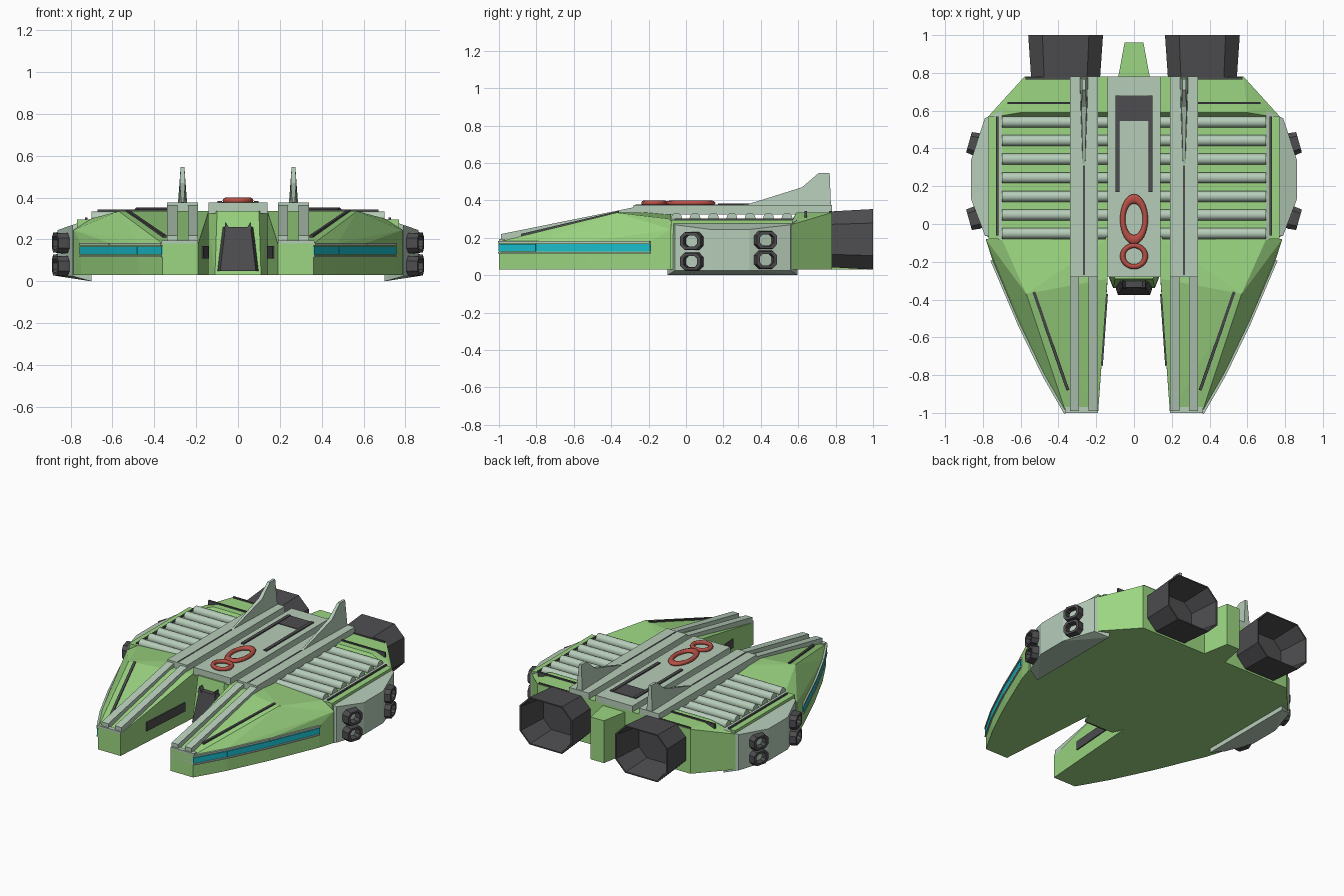
import bpy, bmesh, math
from mathutils import Vector

if "Cube" in bpy.data.objects:
    bpy.data.objects.remove(bpy.data.objects["Cube"])


def material(name, rgb):
    m = bpy.data.materials.new(name)
    m.diffuse_color = (*rgb, 1)
    m.use_nodes = True
    m.node_tree.nodes["Principled BSDF"].inputs["Base Color"].default_value = m.diffuse_color
    return m


GREEN = material("green_paint", (0.33, 0.67, 0.22))
PALE = material("pale_panel", (0.47, 0.61, 0.49))
DARK = material("dark_metal", (0.075, 0.075, 0.08))
RED = material("red_ring", (0.48, 0.08, 0.06))
CYAN = material("cyan_glow", (0.01, 0.52, 0.62))


def finish(name, bm, mat, mirror):
    me = bpy.data.meshes.new(name)
    bm.to_mesh(me)
    bm.free()
    me.materials.append(mat)
    ob = bpy.data.objects.new(name, me)
    bpy.context.collection.objects.link(ob)
    if mirror:
        mod = ob.modifiers.new("mirror", 'MIRROR')
        mod.use_mirror_merge = False
    return ob


def solids(name, groups, mat, mirror=False):
    """One object made of a convex solid for each group of points."""
    bm = bmesh.new()
    for pts in groups:
        tmp = bmesh.new()
        vs = [tmp.verts.new(p) for p in pts]
        res = bmesh.ops.convex_hull(tmp, input=vs)
        loose = [v for v in tmp.verts if not v.link_faces]
        bmesh.ops.delete(tmp, geom=loose, context='VERTS')
        bmesh.ops.dissolve_limit(tmp, angle_limit=0.01, verts=tmp.verts, edges=tmp.edges)
        bmesh.ops.recalc_face_normals(tmp, faces=tmp.faces)
        me = bpy.data.meshes.new("tmp")
        tmp.to_mesh(me)
        tmp.free()
        bm.from_mesh(me)
        bpy.data.meshes.remove(me)
    return finish(name, bm, mat, mirror)


def box(x0, x1, y0, y1, z0, z1):
    return [(x, y, z) for x in (x0, x1) for y in (y0, y1) for z in (z0, z1)]


def bar(a, b, w, h):
    """Corner points of a bar from a to b, w wide and h tall."""
    a, b = Vector(a), Vector(b)
    d = b - a
    side = Vector((-d.y, d.x, 0)).normalized() * w / 2
    up = Vector((0, 0, h / 2))
    return [p + s * side + u * up for p in (a, b) for s in (-1, 1) for u in (-1, 1)]


def sym(pts):
    return pts + [(-x, y, z) for x, y, z in pts]


def tubes(name, items, a, b, c, rings, mat, cap):
    """Chamfered-rectangle tubes lofted through (depth, scale) rings."""
    bm = bmesh.new()
    oct_pts = [(a, -b + c), (a, b - c), (a - c, b), (-a + c, b),
               (-a, b - c), (-a, -b + c), (-a + c, -b), (a - c, -b)]
    for o, d in items:
        o, d = Vector(o), Vector(d).normalized()
        side = Vector((-d.y, d.x, 0))
        loops = [[bm.verts.new(o + d * t + side * u * s + Vector((0, 0, v * s)))
                  for u, v in oct_pts] for t, s in rings]
        faces = []
        for l0, l1 in zip(loops, loops[1:]):
            for i in range(8):
                j = (i + 1) % 8
                faces.append(bm.faces.new((l0[i], l0[j], l1[j], l1[i])))
        if cap:
            bm.faces.new(loops[-1])
            bm.faces.new(loops[0])
    bmesh.ops.recalc_face_normals(bm, faces=bm.faces)
    return finish(name, bm, mat, True)


# Main hull: grooved deck, rear block, tail and nose block
solids("hull_middle", [sym(box(0.0, 0.77, -0.08, 0.57, 0.03, 0.295))], GREEN)
solids("hull_rear", [sym([
    (0.78, 0.56, 0.03), (0.78, 0.56, 0.27), (0.70, 0.62, 0.03), (0.70, 0.62, 0.30),
    (0.58, 0.78, 0.03), (0.58, 0.78, 0.335), (0.60, 0.59, 0.335), (0.66, 0.57, 0.30),
    (0.60, 0.57, 0.03)])], GREEN)
solids("tail_block", [sym([(x, y, z) for x, y in ((0.085, 0.77), (0.05, 0.96))
                           for z in (0.03, 0.32)])], GREEN)
solids("nose_block", [sym([
    (0.11, -0.34, 0.03), (0.10, -0.29, 0.335), (0.15, -0.20, 0.335),
    (0.15, -0.24, 0.03), (0.15, -0.07, 0.03), (0.15, -0.07, 0.335)])], GREEN)
solids("nose_hatch", [sym([(0.085, -0.375, 0.05), (0.06, -0.335, 0.26),
                           (0.11, -0.30, 0.05), (0.08, -0.28, 0.26)]),
                      ], DARK)
solids("hatch_horns", [[(0.065, -0.345, 0.25), (0.04, -0.34, 0.25), (0.06, -0.335, 0.285),
                        (0.065, -0.29, 0.25), (0.04, -0.29, 0.25), (0.06, -0.29, 0.285)]],
       DARK, True)

# Front prongs with raised ridge
edge = [(0.36, -1.0), (0.475, -0.80), (0.605, -0.53), (0.75, -0.19), (0.785, -0.08)]
solids("front_prong", [
    [(x, y, z) for x, y in edge for z in (0.03, 0.18)] +
    [(0.19, -1, 0.03), (0.14, -0.30, 0.03), (0.14, -0.08, 0.03),
     (0.19, -1, 0.18), (0.57, -0.37, 0.335), (0.785, -0.08, 0.245),
     (0.70, -0.08, 0.30), (0.14, -0.08, 0.335), (0.14, -0.29, 0.335)]], GREEN, True)

# Glowing side stripes with pale trim, and the layered prong tips
run = edge[:4]


def stripe(z, w, h):
    return [bar((*p, z), (*q, z), w, h) for p, q in zip(run, run[1:])]


solids("side_stripe", stripe(0.147, 0.014, 0.038), CYAN, True)
solids("stripe_trim", stripe(0.177, 0.022, 0.012) + stripe(0.12, 0.018, 0.008) +
       [box(0.19, 0.365, -1.0, -0.97, z, z + 0.014) for z in (0.12, 0.15, 0.18)], PALE, True)
solids("prong_inner_vent", [bar((0.172, -0.75, 0.14), (0.145, -0.37, 0.14), 0.014, 0.06)],
       DARK, True)
solids("prong_ridge_strip", [bar((0.35, -0.88, 0.214), (0.53, -0.36, 0.336), 0.016, 0.014)],
       DARK, True)

# Round deck ribs across the body
bm = bmesh.new()
for i in range(7):
    res = bmesh.ops.create_cone(bm, cap_ends=True, segments=12, radius1=0.029,
                                radius2=0.029, depth=1.4)
    for v in res["verts"]:
        x, y, z = v.co
        v.co = (z, y - 0.05 + 0.0983 * i, x + 0.305)
bmesh.ops.recalc_face_normals(bm, faces=bm.faces)
ribs = finish("deck_ribs", bm, PALE, False)
bpy.context.view_layer.objects.active = ribs
ribs.select_set(True)
bpy.ops.object.shade_smooth_by_angle(angle=math.radians(40))

# Top panels, prong rails and fins
solids("centre_panel", [box(-0.14, 0.14, -0.28, 0.78, 0.325, 0.376)], PALE)
solids("side_panel", [box(0.19, 0.34, -0.28, 0.78, 0.325, 0.376)], PALE, True)
solids("prong_rails", [bar((x, -0.99, 0.20), (x, -0.27, 0.345), 0.05, 0.04)
                       for x in (0.215, 0.315)], PALE, True)
fin = [(0.30, 0.37, 0.006), (0.62, 0.47, 0.013), (0.71, 0.547, 0.009),
       (0.768, 0.547, 0.009), (0.775, 0.37, 0.022), (0.62, 0.37, 0.018)]
solids("tail_fin", [[(0.265 + s * w, y, z) for y, z, w in part for s in (-1, 1)]
                    for part in ([fin[0], fin[1], fin[5]], fin[1:])], PALE, True)

# Dark seams and recess frame on top
solids("centre_recess", [box(-0.09, 0.09, 0.545, 0.68, 0.37, 0.380)] +
       [box(x - 0.011, x + 0.011, 0.17, 0.68, 0.37, 0.384) for x in (-0.087, 0.087)], DARK)
solids("deck_seams", [box(0.26, 0.27, -0.27, 0.31, 0.37, 0.378),
                      box(0.34, 0.67, 0.634, 0.646, 0.29, 0.343),
                      box(0.34, 0.575, 0.765, 0.777, 0.32, 0.343),
                      bar((0.724, -0.06, 0.294), (0.724, 0.57, 0.294), 0.012, 0.02)], DARK, True)

# Red rings
for name, y, rx, ry in (("front_ring", -0.17, 0.06, 0.056), ("rear_ring", 0.025, 0.06, 0.108)):
    bpy.ops.mesh.primitive_torus_add(major_segments=32, minor_segments=8, major_radius=rx,
                                     minor_radius=0.014, location=(0, y, 0.386))
    ring = bpy.context.object
    ring.name = name
    ring.scale.y = ry / rx
    ring.data.materials.append(RED)
    bpy.ops.object.shade_smooth_by_angle(angle=math.radians(50))

# Side pods
pod = [(0.79, -0.06, 0.27), (0.862, 0.13, 0.245), (0.862, 0.34, 0.245), (0.79, 0.56, 0.27)]
solids("side_pod", [pod + [(x, y, 0.025) for x, y, z in pod] +
                    [(0.70, -0.085, 0.30), (0.70, 0.60, 0.30),
                     (0.70, -0.10, 0.0), (0.70, 0.595, 0.0)]], PALE, True)

# Side thrusters, in stacked pairs
tubes("side_thrusters", [((0.785, y - 0.012 * s, z), (1, 0.28 * s, 0))
                         for y, s, zs in ((0.035, -1, (0.073, 0.183)), (0.42, 1, (0.083, 0.188)))
                         for z in zs],
      0.061, 0.049, 0.024, [(0, 0.9), (0.05, 1), (0.092, 0.92), (0.092, 0.62), (0, 0.6)],
      DARK, False)

# Main engines with open nozzles
tubes("main_engine", [((0.362, 0.77, 0.192), (0, 1, 0))], 0.198, 0.162, 0.075,
      [(0, 0.92), (0.23, 1), (0.23, 0.95), (0.03, 0.8)], DARK, True)
